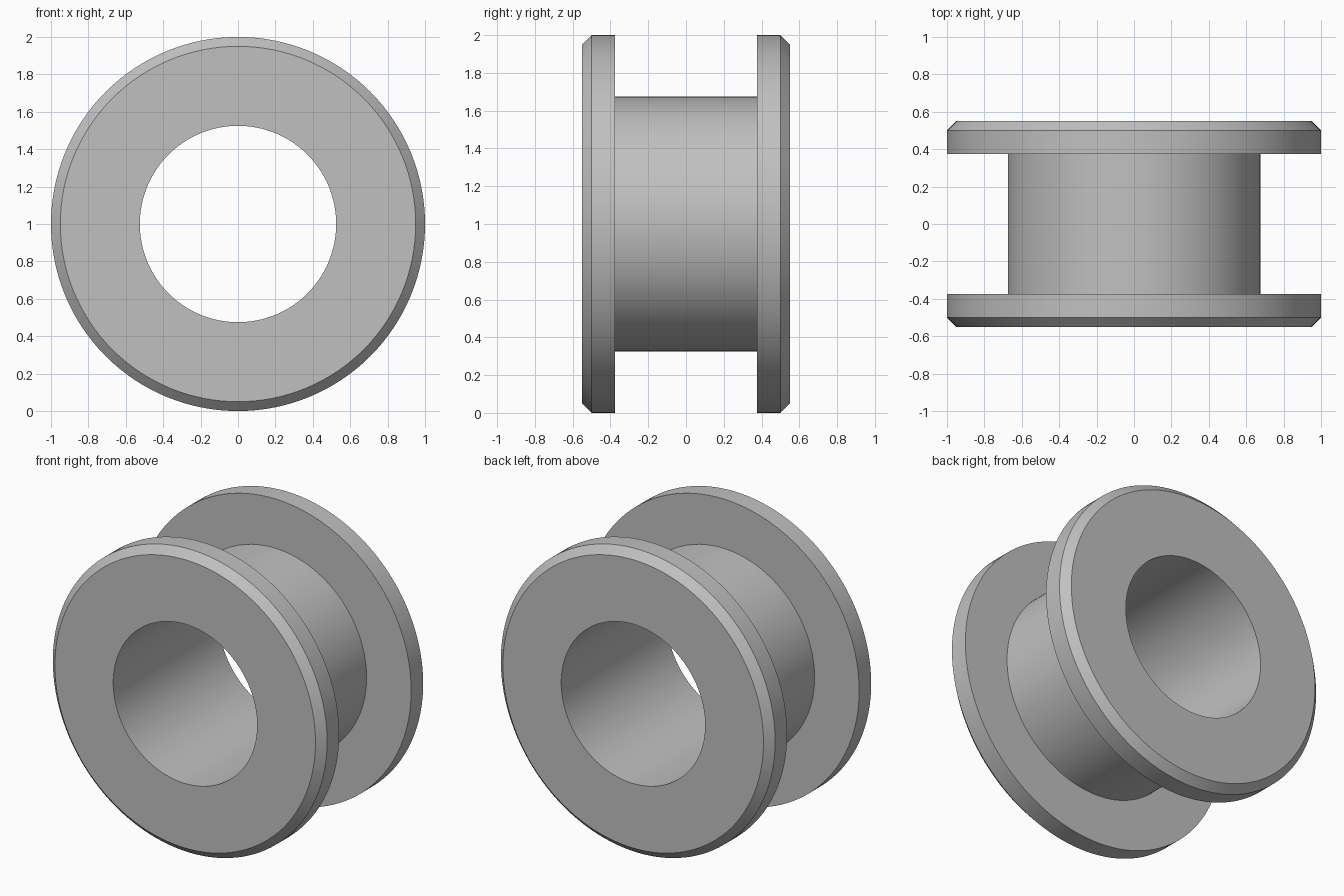
import bpy
import bmesh
import math
from mathutils import Matrix, Vector

cube = bpy.data.objects.get("Cube")
if cube:
    bpy.data.objects.remove(cube, do_unlink=True)

# Main dimensions
SEGMENTS = 128
BORE, HUB, RIM = 0.525, 0.675, 1.0
HALF_WIDTH, FLANGE_INNER, CHAMFER = 0.55, 0.375, 0.05

# Plain grey material
grey = bpy.data.materials.new("plain grey")
grey.use_nodes = True
colour = (0.53, 0.53, 0.53, 1.0)
grey.diffuse_color = colour
grey.node_tree.nodes["Principled BSDF"].inputs["Base Color"].default_value = colour

# Half of the cross-section as (radius, y), mirrored for the other flange
half = [
    (HUB, FLANGE_INNER),
    (RIM, FLANGE_INNER),
    (RIM, HALF_WIDTH - CHAMFER),
    (RIM - CHAMFER, HALF_WIDTH),
    (BORE, HALF_WIDTH),
]
profile = half + [(r, -y) for r, y in reversed(half)]

# Revolve the closed cross-section around the y axis
bm = bmesh.new()
verts = [bm.verts.new((r, y, 0)) for r, y in profile]
edges = [bm.edges.new((v, verts[i - 1])) for i, v in enumerate(verts)]
bmesh.ops.spin(bm, geom=verts + edges, cent=(0, 0, 0), axis=(0, 1, 0),
               angle=math.tau, steps=SEGMENTS, use_merge=True)
bmesh.ops.remove_doubles(bm, verts=bm.verts, dist=0.0001)
bmesh.ops.recalc_face_normals(bm, faces=bm.faces)
bmesh.ops.translate(bm, verts=bm.verts, vec=(0, 0, RIM))

mesh = bpy.data.meshes.new("flanged_bushing")
bm.to_mesh(mesh)
bm.free()
mesh.materials.append(grey)
bushing = bpy.data.objects.new("flanged_bushing", mesh)
bpy.context.collection.objects.link(bushing)

# Smooth round walls, crisp flange and chamfer edges
bpy.ops.object.select_all(action="DESELECT")
bushing.select_set(True)
bpy.context.view_layer.objects.active = bushing
bpy.ops.object.shade_smooth_by_angle(angle=math.radians(30))
